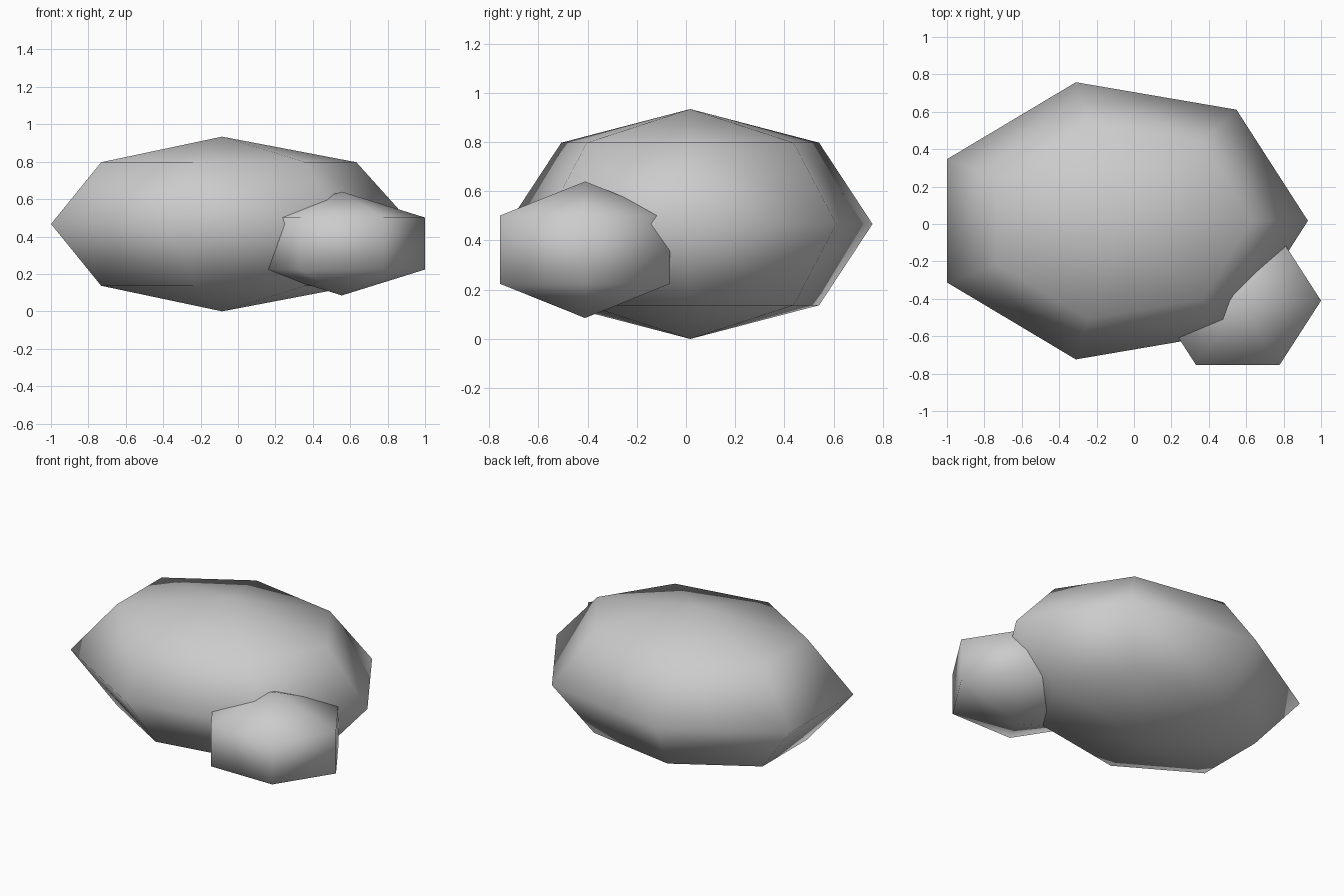
import bpy, bmesh
from math import sin, cos, pi

cube = bpy.data.objects.get("Cube")
if cube:
    bpy.data.objects.remove(cube, do_unlink=True)

stone = bpy.data.materials.new("grey stone")
stone.use_nodes = True
color = (0.6, 0.6, 0.6, 1)
stone.diffuse_color = color
stone.node_tree.nodes["Principled BSDF"].inputs["Base Color"].default_value = color


def rock(name, center, radii, segments, stacks):
    """Smooth low-poly ellipsoid with poles on z and a first corner on +x."""
    bm = bmesh.new()

    def point(theta, phi):
        unit = (sin(theta) * cos(phi), sin(theta) * sin(phi), cos(theta))
        return bm.verts.new([c + r * u for c, r, u in zip(center, radii, unit)])

    top, bottom = point(0, 0), point(pi, 0)
    rings = [[point(pi * i / stacks, 2 * pi * j / segments) for j in range(segments)]
             for i in range(1, stacks)]
    for j in range(segments):
        k = (j + 1) % segments
        bm.faces.new((top, rings[0][j], rings[0][k]))
        bm.faces.new((bottom, rings[-1][k], rings[-1][j]))
        for upper, lower in zip(rings, rings[1:]):
            bm.faces.new((upper[j], lower[j], lower[k], upper[k]))
    for face in bm.faces:
        face.smooth = True
    mesh = bpy.data.meshes.new(name)
    bm.to_mesh(mesh)
    bm.free()
    mesh.materials.append(stone)
    obj = bpy.data.objects.new(name, mesh)
    bpy.context.collection.objects.link(obj)
    return obj


# Large seven-sided boulder and the small six-sided one set into its corner
rock("large_boulder", (-0.085, 0.017, 0.467), (1.015, 0.76, 0.467), 7, 4)
rock("small_boulder", (0.555, -0.41, 0.3625), (0.514, 0.46, 0.2775), 6, 3)
